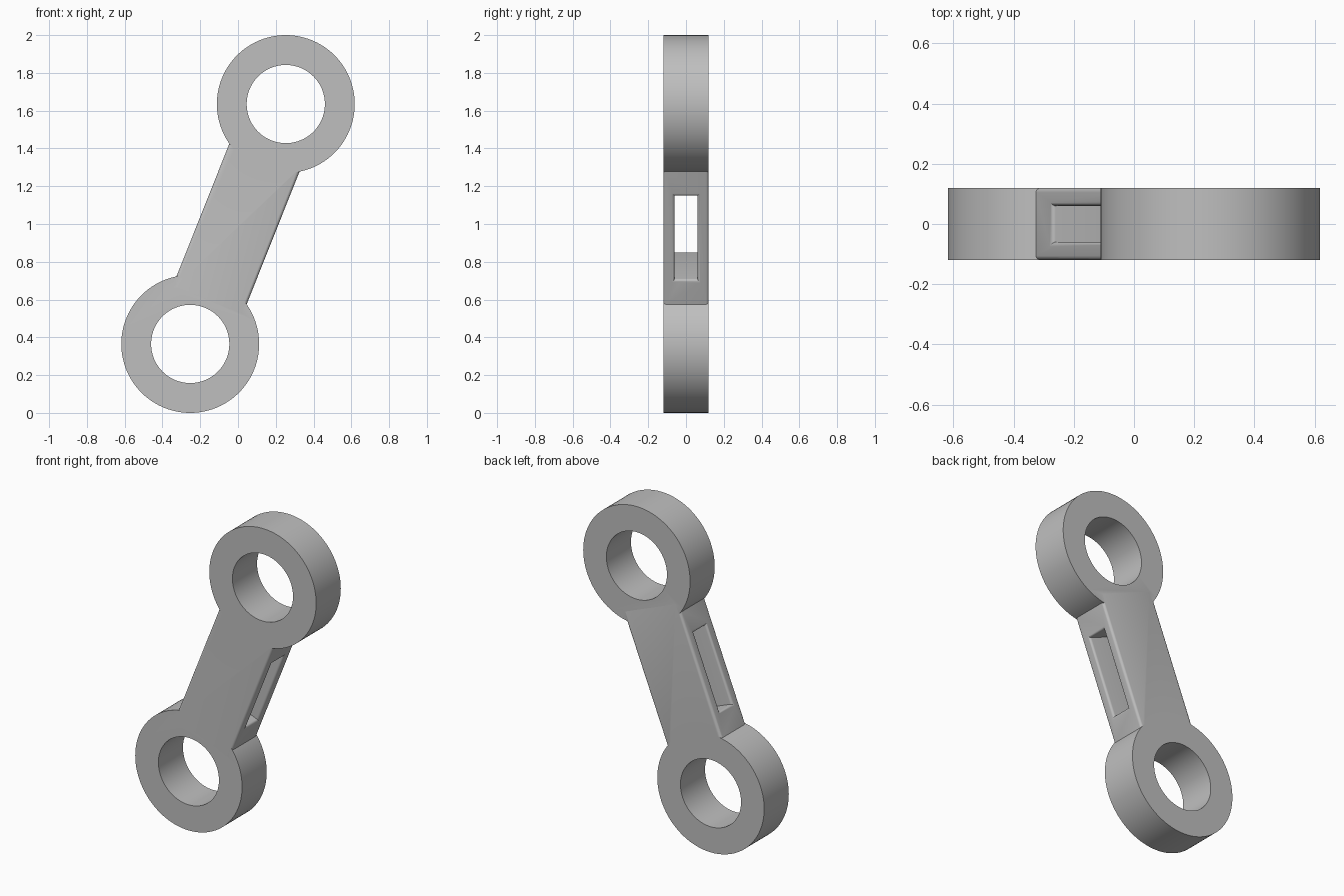
import bpy, bmesh, math
from mathutils import Matrix, Vector

if "Cube" in bpy.data.objects:
    bpy.data.objects.remove(bpy.data.objects["Cube"], do_unlink=True)

# Dimensions
HALF_DEPTH = 0.12
BOSS_R, BORE_R = 0.365, 0.207
TOP_X, TOP_Z = 0.253, 0.635            # eye centre, measured from the middle
BAR_HALF_W, BAR_HALF_L = 0.2, 0.43
FILLET = 0.015
STEPS = 5
lean = math.atan2(TOP_X, TOP_Z)
MIDDLE = Matrix.Translation((0, 0, 1)) @ Matrix.Rotation(lean, 4, 'Y')

grey = bpy.data.materials.new("plain_grey")
grey.use_nodes = True
colour = (0.52, 0.52, 0.52, 1)
grey.diffuse_color = colour
grey.node_tree.nodes["Principled BSDF"].inputs["Base Color"].default_value = colour


def finish(bm, name, hidden=False):
    bmesh.ops.recalc_face_normals(bm, faces=bm.faces)
    mesh = bpy.data.meshes.new(name)
    bm.to_mesh(mesh)
    bm.free()
    mesh.materials.append(grey)
    obj = bpy.data.objects.new(name, mesh)
    bpy.context.collection.objects.link(obj)
    obj.hide_render = hidden
    return obj


def cylinder(name, side, radius, half_depth):
    bm = bmesh.new()
    place = (Matrix.Translation((side * TOP_X, 0, 1 + side * TOP_Z))
             @ Matrix.Rotation(math.pi / 2, 4, 'X'))
    bmesh.ops.create_cone(bm, cap_ends=True, segments=96, radius1=radius,
                          radius2=radius, depth=2 * half_depth, matrix=place)
    return finish(bm, name, True)


def rounded_bar():
    bm = bmesh.new()
    bmesh.ops.create_cube(bm, size=2)
    bmesh.ops.scale(bm, verts=bm.verts, vec=(BAR_HALF_W, HALF_DEPTH, BAR_HALF_L))
    long_edges = [e for e in bm.edges
                  if abs(e.verts[0].co.z - e.verts[1].co.z) > BAR_HALF_L]
    bmesh.ops.bevel(bm, geom=long_edges, offset=FILLET, segments=4,
                    profile=0.5, affect='EDGES')
    bm.transform(MIDDLE)
    return finish(bm, "link_body")


def slot_cutter():
    # Rectangular sections along the bar's width, flaring into a rounded rim
    half = [(BAR_HALF_W + 0.03, FILLET)]
    for i in range(STEPS, -1, -1):
        a = math.pi / 2 * i / STEPS
        half.append((BAR_HALF_W - FILLET * (1 - math.sin(a)),
                     FILLET * (1 - math.cos(a))))
    sections = [(-x, grow) for x, grow in half] + half[::-1]
    bm = bmesh.new()
    rings = []
    for x, grow in sections:
        w, h = 0.06 + grow, 0.238 + grow
        rings.append([bm.verts.new(Vector((x, sy * w, sz * h)))
                      for sy, sz in ((-1, -1), (1, -1), (1, 1), (-1, 1))])
    for a, b in zip(rings, rings[1:]):
        for i in range(4):
            j = (i + 1) % 4
            bm.faces.new((a[i], a[j], b[j], b[i]))
    bm.faces.new(rings[0])
    bm.faces.new(rings[-1])
    bm.transform(MIDDLE)
    return finish(bm, "slot_cutter", True)


# Bar with two end eyes, bored through, and a slot across the bar
body = rounded_bar()
tools = []
for side, label in ((1, "upper"), (-1, "lower")):
    tools.append((cylinder(label + "_eye", side, BOSS_R, HALF_DEPTH), 'UNION'))
    tools.append((cylinder(label + "_bore_cutter", side, BORE_R, 0.2), 'DIFFERENCE'))
tools.append((slot_cutter(), 'DIFFERENCE'))

bpy.context.view_layer.objects.active = body
body.select_set(True)
for tool, operation in tools:
    mod = body.modifiers.new(tool.name, 'BOOLEAN')
    mod.operation = operation
    mod.solver = 'EXACT'
    mod.object = tool
    bpy.ops.object.modifier_apply(modifier=mod.name)
for tool, _ in tools:
    bpy.data.objects.remove(tool, do_unlink=True)

bpy.ops.object.shade_smooth_by_angle(angle=math.radians(30))
